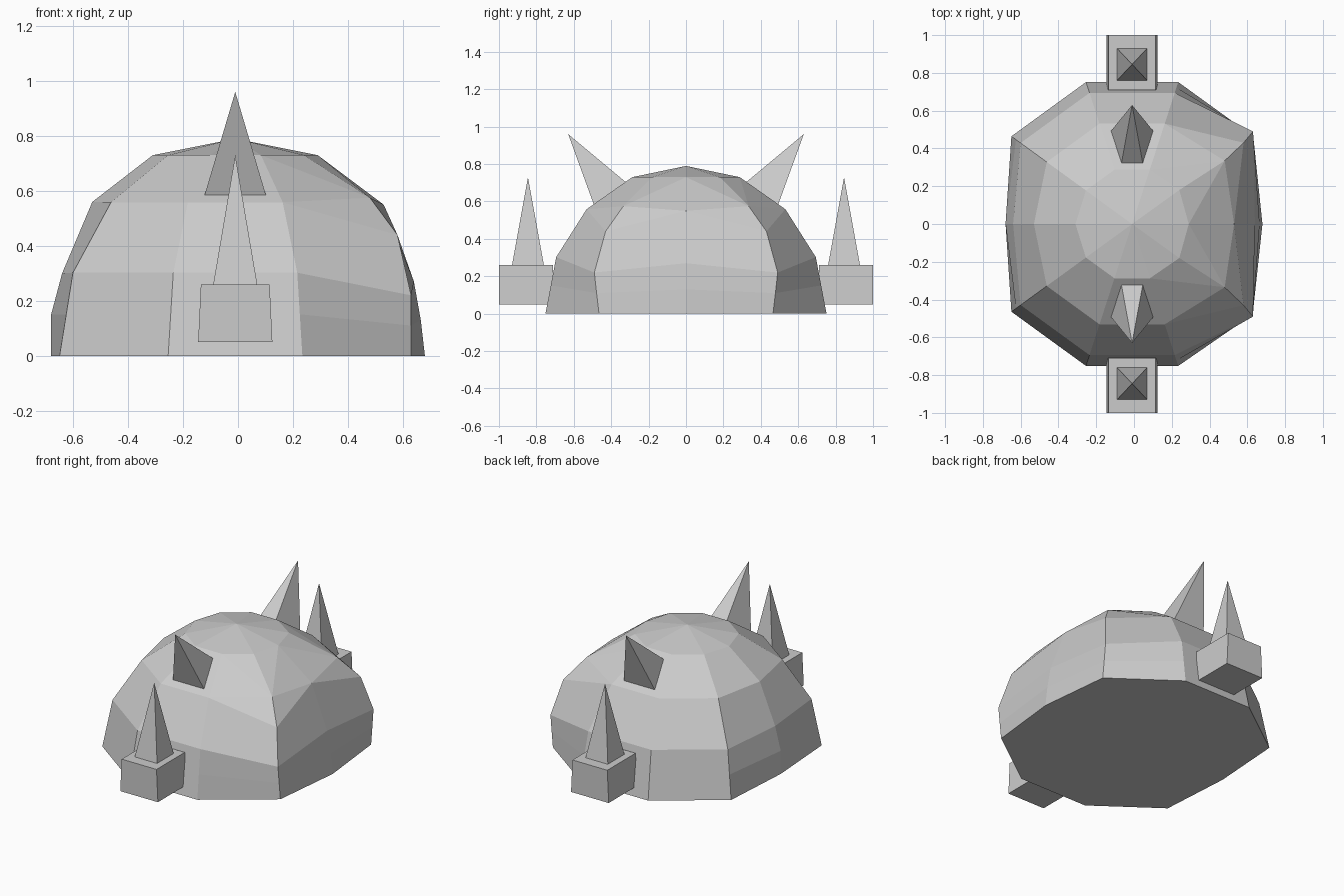
import bpy
from math import cos, sin, radians
from mathutils import Vector

if "Cube" in bpy.data.objects:
    bpy.data.objects.remove(bpy.data.objects["Cube"])

CX = -0.01  # centre line of the dome and spikes


def make(name, verts, faces):
    me = bpy.data.meshes.new(name)
    me.from_pydata(verts, [], faces)
    me.update()
    ob = bpy.data.objects.new(name, me)
    bpy.context.collection.objects.link(ob)
    bpy.context.view_layer.objects.active = ob
    ob.select_set(True)
    bpy.ops.object.mode_set(mode='EDIT')
    bpy.ops.mesh.select_all(action='SELECT')
    bpy.ops.mesh.normals_make_consistent(inside=False)
    bpy.ops.object.mode_set(mode='OBJECT')
    ob.select_set(False)
    return ob


def pyramid(name, base, apex):
    return make(name, base + [apex], [(3, 2, 1, 0)] + [(i, (i + 1) % 4, 4) for i in range(4)])


# Dome: ten-sided half sphere with its left and right ends flattened
R, N = 0.79, 10
right_end = [(0.68, 0, 0), (0.665, 0, 0.13), (0.64, 0, 0.27), (0.53, 0, 0.55), (0.29, 0, 0.73)]
left_end = [(-0.68, 0, 0), (-0.68, 0, 0.15), (-0.64, 0, 0.30), (-0.53, 0, 0.56), (-0.31, 0, 0.73)]
right_corner = [(0.63, 0.465, 0), (0.63, 0.478, 0.11), (0.63, 0.49, 0.22), (0.58, 0.43, 0.44), (0.24, 0.18, 0.73)]
verts, rings = [], 5
for k, elev in enumerate((0, 11.25, 22.5, 45, 67.5)):
    for s in range(N):
        a = radians(36 * s)
        if s == 0:
            p = right_end[k]
        elif s == 5:
            p = left_end[k]
        elif s in (1, 9):
            x, y, z = right_corner[k]
            p = (x, y if s == 1 else -y, z)
        else:
            r, z = R * cos(radians(elev)), R * sin(radians(elev))
            if k == 1:  # halfway up the straight lower band
                r, z = R * (1 + cos(radians(22.5))) / 2, R * sin(radians(22.5)) / 2
            p = (CX + r * cos(a), r * sin(a), z)
        verts.append(p)
top = len(verts)
verts.append((CX, 0, R))
faces = [tuple(reversed(range(N)))]
# extra corner points where the right end meets the upper dome
extra = {1: top + 1, 9: top + 2}
verts += [(0.48, 0.335, 0.575), (0.48, -0.335, 0.575)]
for k in range(rings - 1):
    for s in range(N):
        t = (s + 1) % N
        f = [k * N + s, k * N + t, (k + 1) * N + t, (k + 1) * N + s]
        if k == 3:
            if t in extra:
                f.insert(2, extra[t])
            if s in extra:
                f.append(extra[s])
        # split the warped faces on the right end
        if k == 3 and s in (0, 9):
            e = extra[1 if s == 0 else 9]
            i = f.index(e)
            faces += [(f[(i + j) % 5], f[(i + j + 1) % 5], e) for j in (1, 2, 3)]
        elif k == 3 and s in (1, 8):
            e = extra[1 if s == 1 else 9]
            i = f.index(e)
            faces += [(f[(i + j) % 5], f[(i + j + 1) % 5], e) for j in (1, 2, 3)]
        else:
            faces.append(tuple(f))
faces += [(4 * N + s, 4 * N + (s + 1) % N, top) for s in range(N)]
make("dome", verts, faces)

for side, label in ((-1, "front"), (1, "back")):
    # Foot block, slightly wider at the bottom
    block = [(CX + sx * w, side * y, z)
             for z, w in ((0.05, 0.135), (0.26, 0.125))
             for sx, y in ((-1, 0.71), (1, 0.71), (1, 1.0), (-1, 1.0))]
    make(label + "_block", block,
         [(0, 1, 2, 3), (4, 5, 6, 7)] + [(i, (i + 1) % 4, (i + 1) % 4 + 4, i + 4) for i in range(4)])

    # Upright spike on the block
    pyramid(label + "_spike",
            [(CX + sx * 0.08, side * y, 0.26)
             for sx, y in ((-1, 0.76), (1, 0.76), (1, 0.93), (-1, 0.93))],
            (CX, side * 0.845, 0.73))

    # Slanted horn, base sunk into the dome
    tip = Vector((CX, side * 0.63, 0.96))
    base = [Vector((CX + x, side * y, z))
            for x, y, z in ((-0.11, 0.495, 0.59), (0.11, 0.495, 0.59),
                            (0.055, 0.33, 0.71), (-0.055, 0.33, 0.71))]
    pyramid(label + "_horn", [tip + (b - tip) * 1.06 for b in base], tip)
